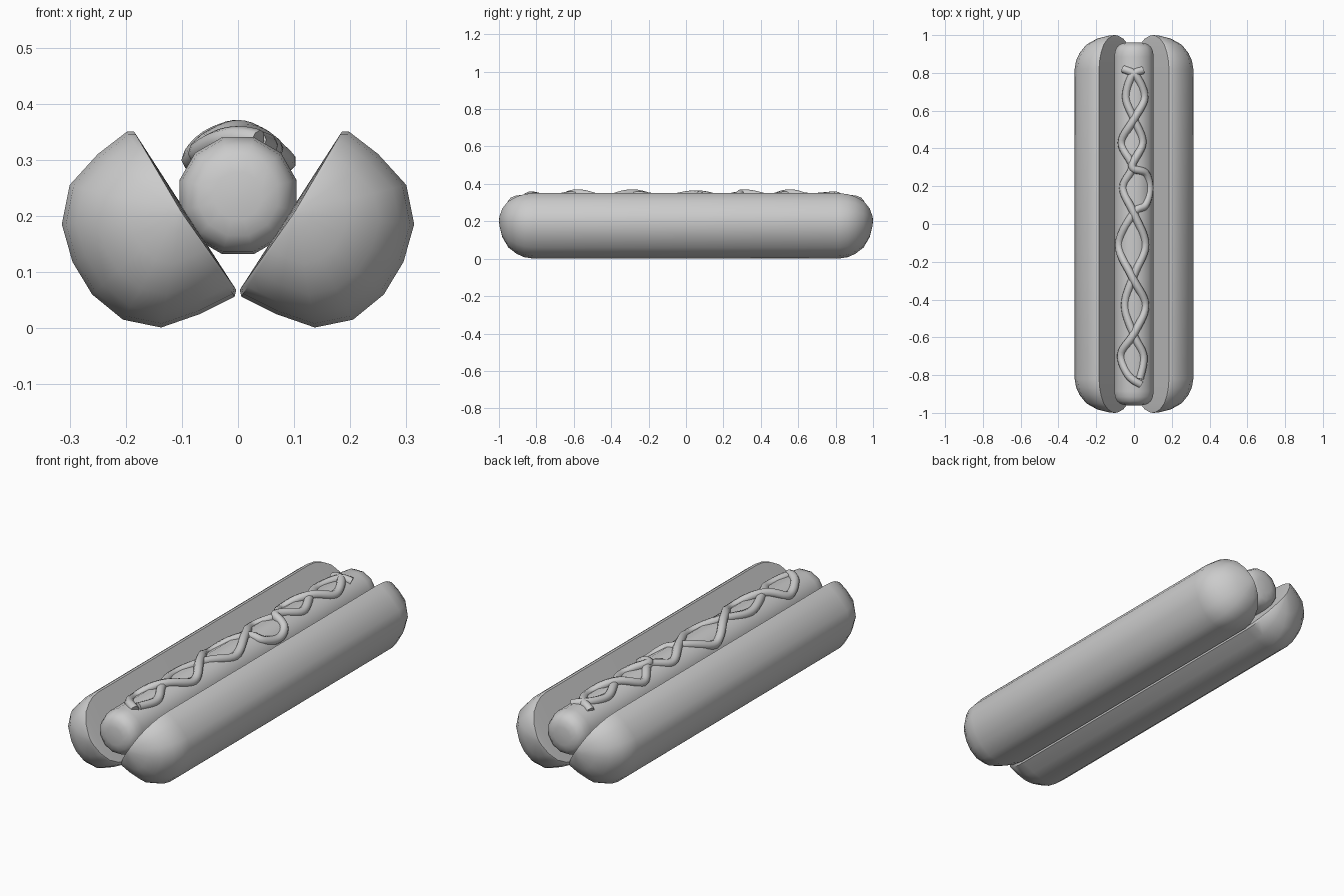
import bpy, bmesh, math

if "Cube" in bpy.data.objects:
    bpy.data.objects.remove(bpy.data.objects["Cube"])


def loft(name, profile, centre, rings, angle=45):
    """Sweep an xz profile along y, scaled about a centre, with closed ends."""
    bm = bmesh.new()
    cx, cz = centre
    loops = [[bm.verts.new((cx + (x - cx) * s, y, cz + (z - cz) * s)) for x, z in profile]
             for y, s in rings]
    n = len(profile)
    for a, b in zip(loops, loops[1:]):
        for i in range(n):
            j = (i + 1) % n
            bm.faces.new((a[i], a[j], b[j], b[i]))
    bm.faces.new(loops[0])
    bm.faces.new(loops[-1])
    bmesh.ops.recalc_face_normals(bm, faces=bm.faces)
    me = bpy.data.meshes.new(name)
    bm.to_mesh(me)
    bm.free()
    ob = bpy.data.objects.new(name, me)
    bpy.context.collection.objects.link(ob)
    smooth(ob, angle)
    return ob


def smooth(ob, angle):
    bpy.ops.object.select_all(action='DESELECT')
    ob.select_set(True)
    bpy.context.view_layer.objects.active = ob
    bpy.ops.object.shade_smooth_by_angle(angle=math.radians(angle))


def both_ends(half):
    return [(-y, s) for y, s in reversed(half)] + half


# Bun halves
bun = [(0.003, 0.068), (0.185, 0.350), (0.198, 0.350), (0.250, 0.310), (0.300, 0.255),
       (0.314, 0.185), (0.295, 0.118), (0.260, 0.060), (0.205, 0.015), (0.137, 0.001),
       (0.068, 0.025), (0.006, 0.056)]
bun_rings = both_ends([(0.82, 1), (0.865, 0.965), (0.905, 0.88), (0.95, 0.71),
                       (0.982, 0.44), (0.997, 0.15), (1.0, 0.02)])
for side, label in ((1, "right"), (-1, "left")):
    loft("bun_half_" + label, [(side * x, z) for x, z in bun], (side * 0.1, 0.205), bun_rings)

# Sausage
AXIS = 0.236
circle = [(0.108 * math.cos(math.radians(15 + 30 * i)),
           AXIS + 0.108 * math.sin(math.radians(15 + 30 * i))) for i in range(12)]
loft("sausage", circle, (0, AXIS),
     both_ends([(0.885, 1), (0.915, 0.96), (0.938, 0.86), (0.953, 0.68), (0.96, 0.4), (0.961, 0.03)]))


# Sauce strands: (x, y, lift) knots laid over the sausage
def catmull(p, t):
    a, b, c, d = p
    return 0.5 * (2 * b + (c - a) * t + (2 * a - 5 * b + 4 * c - d) * t * t
                  + (3 * b - a - 3 * c + d) * t ** 3)


def strand(name, knots):
    k = [knots[0]] + knots + [knots[-1]]
    pts = []
    for i in range(len(knots) - 1):
        for s in range(7):
            pts.append([catmull([q[c] for q in k[i:i + 4]], s / 7) for c in range(3)])
    pts.append(knots[-1])
    cu = bpy.data.curves.new(name, 'CURVE')
    cu.dimensions = '3D'
    cu.bevel_depth = 0.021
    cu.bevel_resolution = 2
    cu.use_fill_caps = True
    sp = cu.splines.new('POLY')
    sp.points.add(len(pts) - 1)
    for p, (x, y, lift) in zip(sp.points, pts):
        r = 0.103 + lift
        p.co = (x, y, AXIS + math.sqrt(r * r - x * x), 1)
    ob = bpy.data.objects.new(name, cu)
    bpy.context.collection.objects.link(ob)
    bpy.ops.object.select_all(action='DESELECT')
    ob.select_set(True)
    bpy.context.view_layer.objects.active = ob
    bpy.ops.object.convert(target='MESH')
    smooth(bpy.context.object, 60)


UP = 0.011
strand("sauce_strand_a", [
    (-0.055, 0.82, 0), (0.01, 0.785, 0), (0.055, 0.67, 0), (0.0, 0.555, UP), (-0.066, 0.43, 0),
    (-0.01, 0.305, 0), (-0.058, 0.19, 0), (0.0, 0.055, UP / 2), (0.06, -0.11, 0), (0.0, -0.27, 0),
    (-0.048, -0.43, 0), (0.0, -0.59, 0), (0.05, -0.7, 0), (0.03, -0.82, 0)])
strand("sauce_strand_b", [
    (0.045, 0.815, 0), (-0.01, 0.785, 0), (-0.042, 0.67, 0), (0.0, 0.555, 0), (0.045, 0.43, 0),
    (-0.01, 0.305, UP), (0.06, 0.27, 0), (0.083, 0.19, 0), (0.06, 0.1, 0), (0.0, 0.06, 0),
    (-0.08, -0.11, 0), (-0.01, -0.28, UP), (0.06, -0.43, 0), (0.0, -0.58, UP),
    (-0.068, -0.69, 0), (-0.03, -0.8, 0), (0.035, -0.85, 0)])
